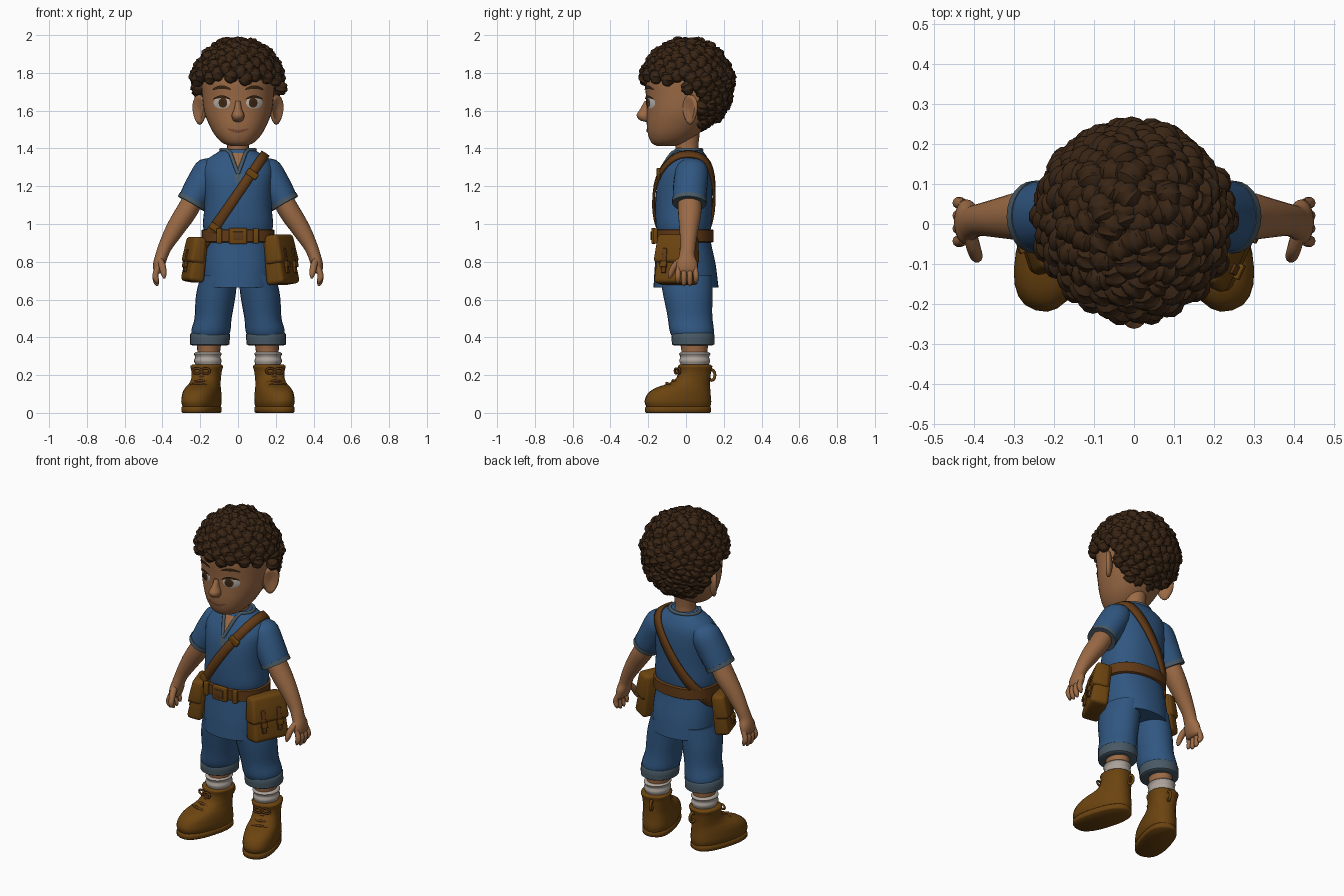
import bpy, bmesh, random
from math import sin, cos, pi, sqrt, atan2, copysign, radians
from mathutils import Vector, Matrix
from mathutils.bvhtree import BVHTree

random.seed(4)
if "Cube" in bpy.data.objects:
    bpy.data.objects.remove(bpy.data.objects["Cube"])

PALETTE = {
    "skin": (.33, .145, .06), "blue_cloth": (.03, .095, .22), "trim_cloth": (.065, .1, .13),
    "leather": (.15, .058, .005), "strap_leather": (.12, .042, .008), "hair_brown": (.04, .018, .007),
    "sock_white": (.42, .37, .33), "eye_white": (.5, .46, .42), "iris_brown": (.06, .022, .006),
    "lip": (.2, .07, .035)}
MAT = {}
for key, rgb in PALETTE.items():
    m = bpy.data.materials.new(key)
    m.use_nodes = True
    m.diffuse_color = (*rgb, 1)
    bsdf = m.node_tree.nodes["Principled BSDF"]
    bsdf.inputs["Base Color"].default_value = (*rgb, 1)
    bsdf.inputs["Roughness"].default_value = .8
    MAT[key] = m


def finish(name, bm, mat, xf=None, recalc=True):
    if xf:
        bm.transform(xf)
    if recalc:
        bmesh.ops.recalc_face_normals(bm, faces=bm.faces)
    me = bpy.data.meshes.new(name)
    bm.to_mesh(me)
    bm.free()
    me.shade_smooth()
    me.set_sharp_from_angle(angle=.8)
    me.materials.append(MAT[mat])
    ob = bpy.data.objects.new(name, me)
    bpy.context.collection.objects.link(ob)
    return ob


def smooth_rings(rings, sub):
    """Monotone interpolation between the given sections."""
    diff = [[b - a for a, b in zip(p, q)] for p, q in zip(rings, rings[1:])]
    slope = [diff[0]] + [[2 * a * b / (a + b) if a * b > 0 else 0 for a, b in zip(p, q)]
                         for p, q in zip(diff, diff[1:])] + [diff[-1]]
    out = []
    for i, d in enumerate(diff):
        for k in range(sub):
            t = k / sub
            h, g = t * t * (3 - 2 * t), t * (1 - t)
            out.append([p + h * e + g * ((1 - t) * a - t * b)
                        for p, e, a, b in zip(rings[i], d, slope[i], slope[i + 1])])
    return out + [list(rings[-1])]


def loft(name, rings, mat, seg=24, flat=True, power=1, sub=3, xf=None):
    """Skin over sections (x, y, z, rx, ry), level or square to the path."""
    rows = smooth_rings(rings, sub)
    mid = [Vector(r[:3]) for r in rows]
    bm = bmesh.new()
    grid = []
    for i, r in enumerate(rows):
        u, v = Vector((1, 0, 0)), Vector((0, 1, 0))
        if not flat:
            t = (mid[min(i + 1, len(mid) - 1)] - mid[max(i - 1, 0)]).normalized()
            v = (v - t * t.y).normalized()
            u = v.cross(t)
        row = []
        for k in range(seg):
            c, s = cos(2 * pi * k / seg), sin(2 * pi * k / seg)
            row.append(bm.verts.new(mid[i] + u * (copysign(abs(c) ** power, c) * r[3])
                                    + v * (copysign(abs(s) ** power, s) * r[4])))
        grid.append(row)
    for a, b in zip(grid, grid[1:]):
        for k in range(seg):
            bm.faces.new((a[k - 1], a[k], b[k], b[k - 1]))
    bm.faces.new(grid[0])
    bm.faces.new(grid[-1])
    return finish(name, bm, mat, xf)


def fb(z, rx, front, back):
    return (0, (front + back) / 2, z, rx, (back - front) / 2)


def box(name, loc, dims, mat, bevel=.006, xf=None, taper=1):
    bm = bmesh.new()
    bmesh.ops.create_cube(bm, size=1)
    for v in bm.verts:
        k = taper if v.co.z > 0 else 1
        v.co = Vector((v.co.x * dims[0] * k, v.co.y * dims[1] * (1 + k) / 2, v.co.z * dims[2])) + Vector(loc)
    bmesh.ops.bevel(bm, geom=bm.edges[:], offset=bevel, segments=3, profile=.5, affect='EDGES')
    return finish(name, bm, mat, xf)


def ball(name, loc, radii, mat, rot=0):
    bm = bmesh.new()
    bmesh.ops.create_uvsphere(bm, u_segments=20, v_segments=14, radius=1)
    return finish(name, bm, mat, Matrix.Translation(loc) @ Matrix.Rotation(rot, 4, 'Z')
                  @ Matrix.Diagonal((*radii, 1)))


def wire(name, pts, radius, mat, closed=False):
    cu = bpy.data.curves.new(name, 'CURVE')
    cu.dimensions, cu.bevel_depth, cu.bevel_resolution = '3D', radius, 2
    sp = cu.splines.new('POLY')
    sp.points.add(len(pts) - 1)
    for p, co in zip(sp.points, pts):
        p.co = (*co, 1)
    sp.use_cyclic_u = closed
    sp.use_smooth = True
    cu.materials.append(MAT[mat])
    ob = bpy.data.objects.new(name, cu)
    bpy.context.collection.objects.link(ob)


def tree_of(ob):
    return BVHTree.FromPolygons([v.co for v in ob.data.vertices], [p.vertices[:] for p in ob.data.polygons])


def front_hit(tree, x, z, lift=0):
    hit = tree.ray_cast(Vector((x, -1, z)), Vector((0, 1, 0)))[0]
    return Vector((x, (hit.y if hit else 0) - lift, z))


def decal(name, tree, outline, mat, lift=.004, bulge=0):
    """Thin plate hugging the front of a surface."""
    n = len(outline)
    cx, cz = sum(p[0] for p in outline) / n, sum(p[1] for p in outline) / n
    bm = bmesh.new()
    rows = [[bm.verts.new(front_hit(tree, cx + (x - cx) * t, cz + (z - cz) * t, lift + bulge * (1 - t * t)))
             for x, z in outline] for t in (.05, .35, .7, 1)]
    bm.faces.new(rows[0])
    for a, b in zip(rows, rows[1:]):
        for k in range(n):
            bm.faces.new((a[k - 1], a[k], b[k], b[k - 1]))
    bm.normal_update()
    bmesh.ops.reverse_faces(bm, faces=[f for f in bm.faces if f.normal.y > 0])
    finish(name, bm, mat, recalc=False)


def oval(x, z, w, h, arch=0, n=20):
    pts = [(cos(2 * pi * k / n), sin(2 * pi * k / n)) for k in range(n)]
    return [(x + w * c, z + h * s - arch * c * c) for c, s in pts]


# Head, neck and nose
head = loft("head", [fb(1.412, .03, -.15, -.06), fb(1.425, .075, -.178, -.01), fb(1.47, .122, -.2, .06),
                     fb(1.53, .155, -.208, .12), fb(1.6, .18, -.208, .17), fb(1.68, .19, -.212, .2),
                     fb(1.76, .195, -.218, .21), fb(1.84, .18, -.19, .2), fb(1.91, .11, -.12, .13)],
            "skin", seg=40, power=.92)
face = tree_of(head)
loft("neck", [(0, .02, 1.33, .075, .07), (0, .005, 1.4, .057, .06), (0, .01, 1.5, .062, .065)], "skin")
loft("nose", [(0, -.2, 1.65, .014, .02), (0, -.212, 1.61, .02, .03), (0, -.222, 1.575, .034, .04),
              (0, -.215, 1.55, .026, .03), (0, -.2, 1.54, .012, .012)], "skin", seg=16)
decal("mouth", face, oval(0, 1.49, .058, .008, -.016), "lip")

# Eyes, brows and ears
for s, side in ((1, "left"), (-1, "right")):
    decal(side + "_eye_white", face, oval(s * .086, 1.642, .044, .032), "eye_white", .003, .006)
    decal(side + "_iris", face, oval(s * .08, 1.642, .023, .026), "iris_brown", .009, .003)
    decal(side + "_pupil", face, oval(s * .08, 1.642, .011, .013), "hair_brown", .0135)
    decal(side + "_upper_lid", face, oval(s * .086, 1.676, .046, .005, .016), "hair_brown", .01)
    decal(side + "_brow", face, oval(s * .086, 1.725, .05, .009, .014), "hair_brown", .006)
    bm = bmesh.new()
    bmesh.ops.create_uvsphere(bm, u_segments=20, v_segments=16, radius=1,
                              matrix=Matrix.Rotation(pi / 2, 4, 'Y'))
    for v in bm.verts:
        r = sqrt(v.co.y ** 2 + v.co.z ** 2)
        if v.co.x > 0 and r < .75:
            v.co.x = .15 + .5 * r
        v.co.y *= 1 + .25 * v.co.z
    finish(side + "_ear", bm, "skin", Matrix.Translation((s * .203, .022, 1.605))
           @ Matrix.Rotation(s * -.75, 4, 'Z') @ Matrix.Diagonal((s * .022, .05, .08, 1)))

# Hair: under layer and curls
CROWN = Vector((0, .003, 1.735))


def hairy(p, slack=0):
    line = 1.765 if p.y < 0 else 1.7 if p.y < .065 else 1.515
    return p.z > line + slack


bm = bmesh.new()
bmesh.ops.create_uvsphere(bm, u_segments=40, v_segments=28, radius=.222, matrix=Matrix.Translation(CROWN))
bmesh.ops.delete(bm, geom=[f for f in bm.faces if not hairy(f.calc_center_median())], context='FACES')
finish("hair_under_layer", bm, "hair_brown")

bm = bmesh.new()
COUNT = 270
for i in range(COUNT):
    h = 1 - (2 * i + 1) / COUNT
    a = i * pi * (3 - sqrt(5))
    out = Vector((sqrt(1 - h * h) * cos(a), sqrt(1 - h * h) * sin(a), h))
    p = CROWN + out * random.uniform(.215, .23)
    if not hairy(p):
        continue
    down = (Vector((random.uniform(-.5, .5), random.uniform(-.5, .5), -1)))
    down = (down - out * down.dot(out)).normalized()
    turn = Matrix((out, down.cross(out), down)).transposed().to_4x4()
    curl = bmesh.ops.create_uvsphere(bm, u_segments=12, v_segments=12, radius=1)["verts"]
    size = random.uniform(.033, .039)
    for v in curl:
        ridge = 1 + .13 * sin(9 * v.co.z + atan2(v.co.y, v.co.x))
        v.co = Vector((v.co.x * ridge, v.co.y * ridge, v.co.z * 1.15)) * size
    bmesh.ops.transform(bm, verts=curl, matrix=Matrix.Translation(p) @ turn)
finish("hair_curls", bm, "hair_brown")

# Tunic
tunic = loft("tunic", [fb(.665, .187, -.172, .172), fb(.78, .188, -.165, .158), fb(.93, .176, -.15, .128),
                       fb(1.0, .186, -.16, .134), fb(1.1, .178, -.162, .138), fb(1.2, .182, -.155, .14),
                       fb(1.28, .19, -.132, .136), fb(1.335, .17, -.1, .122), fb(1.375, .115, -.074, .098),
                       fb(1.395, .085, -.058, .08)], "blue_cloth", seg=40, power=.9)
chest = tree_of(tunic)
decal("neck_opening", chest, [(-.038, 1.375), (0, 1.375), (.038, 1.375), (.02, 1.325), (0, 1.275),
                              (-.02, 1.325)], "skin")
decal("placket", chest, oval(0, 1.255, .018, .04), "trim_cloth", .005)
edge = [front_hit(chest, .04 * t, 1.265 + .11 * t, .004) for t in (0, .25, .5, .75, 1)]
back = [Vector((.09 * sin(a), .011 - .072 * cos(a), 1.392)) for a in [radians(d) for d in range(35, 326, 15)]]
wire("collar", edge + back + [Vector((-p.x, p.y, p.z)) for p in edge[::-1]], .01, "trim_cloth")

# Belt, buckle and loops
loft("belt", [fb(z, .187 + e, -.163 - e, .14 + e) for z, e in
              ((.903, 0), (.907, .006), (.967, .006), (.971, 0))], "strap_leather", seg=40, power=.9, sub=1)
box("buckle", (0, -.172, .937), (.095, .022, .086), "leather")
box("buckle_centre", (0, -.184, .937), (.055, .01, .046), "strap_leather", .003)
for x in (-.1, .095):
    box("belt_loop", (x, -.163, .937), (.03, .024, .08), "leather")

# Shoulder strap wrapped round the tunic
mid, up = Vector((-.025, 0, 1.125)), Vector((.35, 0, .51)).normalized()
across = up.cross(Vector((0, 1, 0)))
bm = bmesh.new()
rows = []
for k in range(64):
    d = up * cos(2 * pi * k / 64) + Vector((0, 1, 0)) * sin(2 * pi * k / 64)
    row = []
    for w in (-.025, 0, .025):
        base = mid + across * w
        hit = chest.ray_cast(base + d * .6, -d)[0] or base + d * .17
        row.append(bm.verts.new(hit + d * .011))
    rows.append(row)
for k in range(64):
    for j in (0, 1):
        bm.faces.new((rows[k - 1][j], rows[k][j], rows[k][j + 1], rows[k - 1][j + 1]))
mod = finish("shoulder_strap", bm, "strap_leather").modifiers.new("thickness", 'SOLIDIFY')
mod.thickness, mod.offset = .014, 0
for x, z in ((.075, 1.265), (-.12, .98)):
    box("strap_buckle", (0, 0, 0), (.065, .02, .035), "leather", .004,
        Matrix.Translation(front_hit(chest, x, z, .016)) @ Matrix.Rotation(radians(34), 4, 'Y'))


# Belt bags
def bag(name, loc, yaw, dims, clasps):
    xf = Matrix.Translation(loc) @ Matrix.Rotation(radians(yaw), 4, 'Z') @ Matrix.Rotation(-.16, 4, 'Y')
    d, w, h = dims
    box(name, (0, 0, 0), dims, "leather", .022, xf, .75)
    box(name + "_flap", (.012, 0, h * .2), (d * .95, w * 1.05, h * .58), "leather", .02, xf, .8)
    for y in clasps:
        box(name + "_clasp_strap", (d / 2 + .004, y, -.015), (.014, .026, h * .5), "strap_leather", .004, xf)
        box(name + "_clasp", (d / 2 + .012, y, -.035), (.014, .04, .032), "leather", .004, xf)


bag("left_bag", (.222, -.045, .812), -25, (.105, .225, .265), (-.05, .05))
bag("right_pouch", (-.225, -.035, .812), 198, (.09, .165, .24), (0,))

# Limbs, built once for each side
for s, side in ((1, "left"), (-1, "right")):
    def limb(part, rings, mat, **kw):
        return loft(side + "_" + part, [(s * r[0], *r[1:]) for r in rings], mat, **kw)

    # Sleeve, arm and hand
    limb("sleeve", [(.12, .03, 1.315, .05, .07), (.155, .03, 1.275, .082, .088), (.2, .022, 1.195, .083, .09),
                    (.245, .017, 1.115, .076, .088)], "blue_cloth", flat=False)
    limb("sleeve_hem", [(.237, .018, 1.129, .08, .091), (.249, .017, 1.108, .08, .091)], "trim_cloth",
         flat=False, sub=1)
    limb("arm", [(.22, .02, 1.16, .055, .062), (.27, .02, 1.07, .056, .062), (.335, .015, .97, .049, .05),
                 (.388, .01, .875, .036, .04), (.405, .005, .83, .033, .042), (.417, .005, .79, .032, .056),
                 (.424, .005, .752, .024, .056), (.425, .005, .738, .012, .045)], "skin", flat=False)
    for j in range(4):
        y = .048 - .029 * j
        tip = .672 + .014 * (j in (0, 3))
        limb("finger", [(.424, y, .77, .014, .014), (.438, y * 1.1, .725, .016, .015),
                        (.432, y * 1.1, tip + .018, .014, .014), (.426, y * 1.1, tip, .005, .005)], "skin",
             seg=10, flat=False)
    limb("thumb", [(.412, -.02, .81, .018, .02), (.4, -.062, .775, .018, .018), (.393, -.082, .735, .015, .015),
                   (.39, -.088, .712, .005, .005)], "skin", seg=10, flat=False)

    # Trousers, shin and sock
    limb("trouser_leg", [(.1, 0, .73, .097, .14), (.118, .01, .62, .105, .13), (.132, .022, .5, .098, .118),
                         (.143, .03, .44, .104, .118), (.148, .036, .4, .096, .108)], "blue_cloth")
    limb("trouser_cuff", [(.15, .038, .357, .09, .1), (.15, .038, .363, .104, .112), (.148, .036, .415, .106, .114),
                          (.148, .036, .426, .094, .104)], "trim_cloth", sub=2)
    limb("shin", [(.155, .045, .26, .06, .066), (.155, .045, .32, .06, .068), (.152, .042, .4, .07, .08)], "skin")
    limb("sock", [(.158, .046, .2, .066, .074), (.158, .046, .25, .066, .074), (.16, .046, .275, .073, .082),
                  (.16, .046, .295, .067, .076), (.16, .046, .312, .074, .083), (.16, .046, .322, .064, .072)],
         "sock_white")

    # Boot, turned outward about the ankle
    xf = Matrix.Translation((s * .165, .05, 0)) @ Matrix.Rotation(s * radians(17), 4, 'Z')
    loft(side + "_boot", [fb(.025, .082, -.265, .078), fb(.06, .092, -.278, .084), fb(.1, .09, -.262, .08),
                          fb(.13, .084, -.222, .078), fb(.155, .077, -.15, .077), (0, -.012, .185, .075, .09),
                          (0, -.004, .22, .078, .085), (0, -.002, .246, .085, .09), (0, -.002, .256, .074, .078)],
         "leather", power=.85, xf=xf)
    loft(side + "_boot_sole", [fb(z, .09 + e, -.275 - e, .082 + e) for z, e in
                               ((0, -.006), (.006, 0), (.028, 0), (.034, -.006))],
         "leather", power=.8, sub=1, xf=xf)
    for y, z in ((-.16, .158), (-.125, .172), (-.095, .195)):
        wire(side + "_lace", [xf @ Vector((x, y + abs(x) * .35, z - abs(x) * .25))
                              for x in (-.045, -.02, 0, .02, .045)], .007, "strap_leather")
    loop = [radians(30 * k) for k in range(12)]
    for e in (-1, 1):
        wire(side + "_bow", [xf @ Vector((e * (.024 + .024 * cos(a)), -.1, .222 + .014 * sin(a)))
                             for a in loop], .006, "strap_leather", True)
    wire(side + "_pull_tab", [xf @ Vector((0, .09 + .018 * cos(a), .2 + .028 * sin(a))) for a in loop],
         .008, "leather", True)
